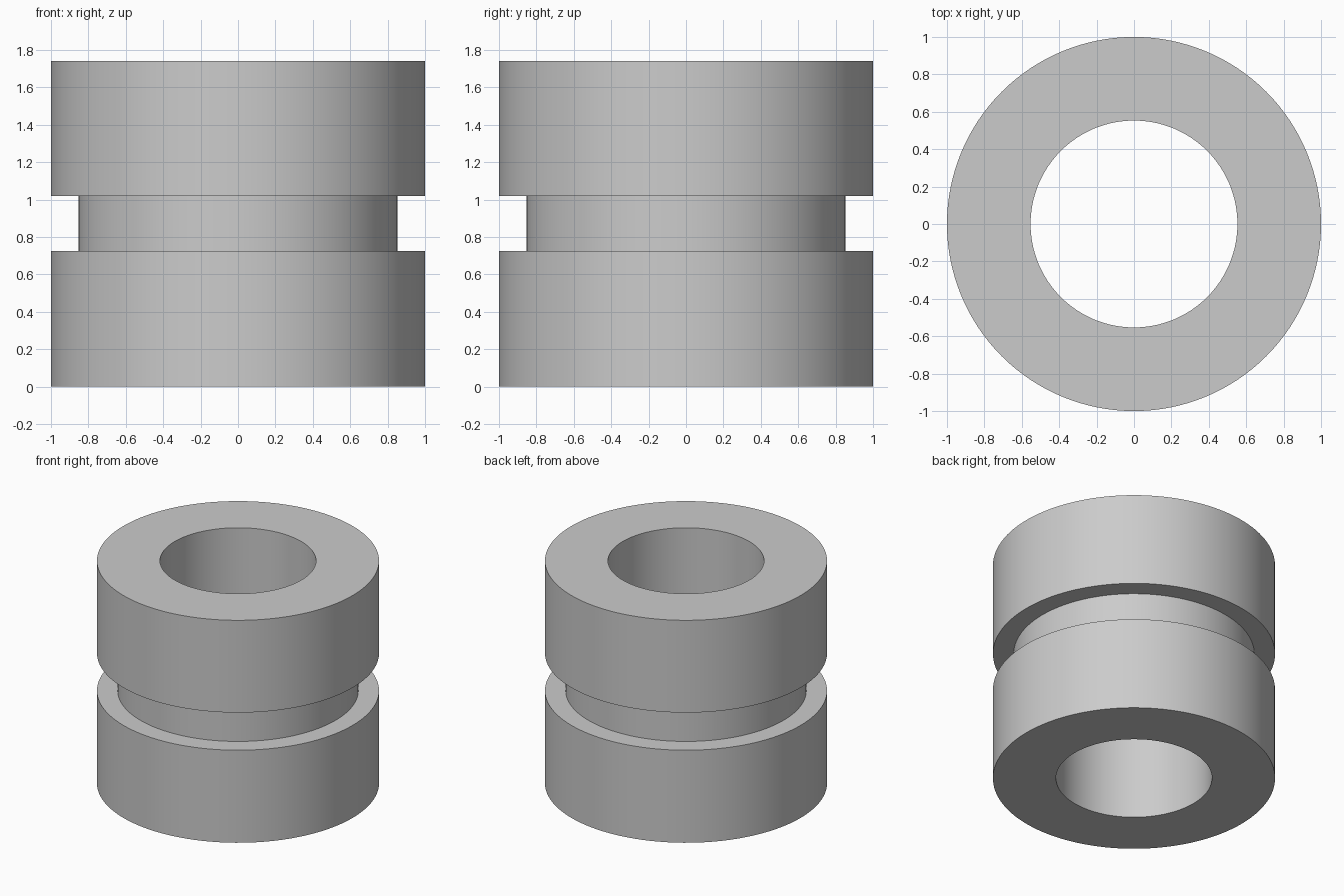
import bpy, bmesh, math
from mathutils import Matrix

default = bpy.data.objects.get("Cube")
if default:
    bpy.data.objects.remove(default, do_unlink=True)

HEIGHT, OUTER, GROOVE, BORE = 1.74, 1.0, 0.853, 0.553
GROOVE_LOW, GROOVE_HIGH = 0.724, 1.018
SEGMENTS = 128

# Plain grey finish
grey = bpy.data.materials.new("plain grey")
grey.use_nodes = True
colour = (0.6, 0.6, 0.6, 1)
grey.diffuse_color = colour
grey.node_tree.nodes["Principled BSDF"].inputs["Base Color"].default_value = colour

# Closed cross-section of the ring wall: radius, height
profile = [
    (BORE, 0), (OUTER, 0), (OUTER, GROOVE_LOW), (GROOVE, GROOVE_LOW),
    (GROOVE, GROOVE_HIGH), (OUTER, GROOVE_HIGH), (OUTER, HEIGHT), (BORE, HEIGHT),
]

# Grooved bushing, the cross-section turned about the vertical axis
bm = bmesh.new()
rings = []
for i in range(SEGMENTS):
    turn = Matrix.Rotation(math.tau * i / SEGMENTS, 3, "Z")
    rings.append([bm.verts.new((r, 0, z)) for r, z in profile])
    bmesh.ops.rotate(bm, verts=rings[-1], matrix=turn)
for i, ring in enumerate(rings):
    following = rings[(i + 1) % SEGMENTS]
    for j in range(len(profile)):
        k = (j + 1) % len(profile)
        bm.faces.new((ring[j], following[j], following[k], ring[k]))
bmesh.ops.recalc_face_normals(bm, faces=bm.faces)

mesh = bpy.data.meshes.new("grooved_bushing")
bm.to_mesh(mesh)
bm.free()
mesh.materials.append(grey)
bushing = bpy.data.objects.new("grooved_bushing", mesh)
bpy.context.collection.objects.link(bushing)

# Smooth walls with crisp rims
bpy.ops.object.select_all(action="DESELECT")
bushing.select_set(True)
bpy.context.view_layer.objects.active = bushing
bpy.ops.object.shade_smooth_by_angle(angle=math.radians(30))
